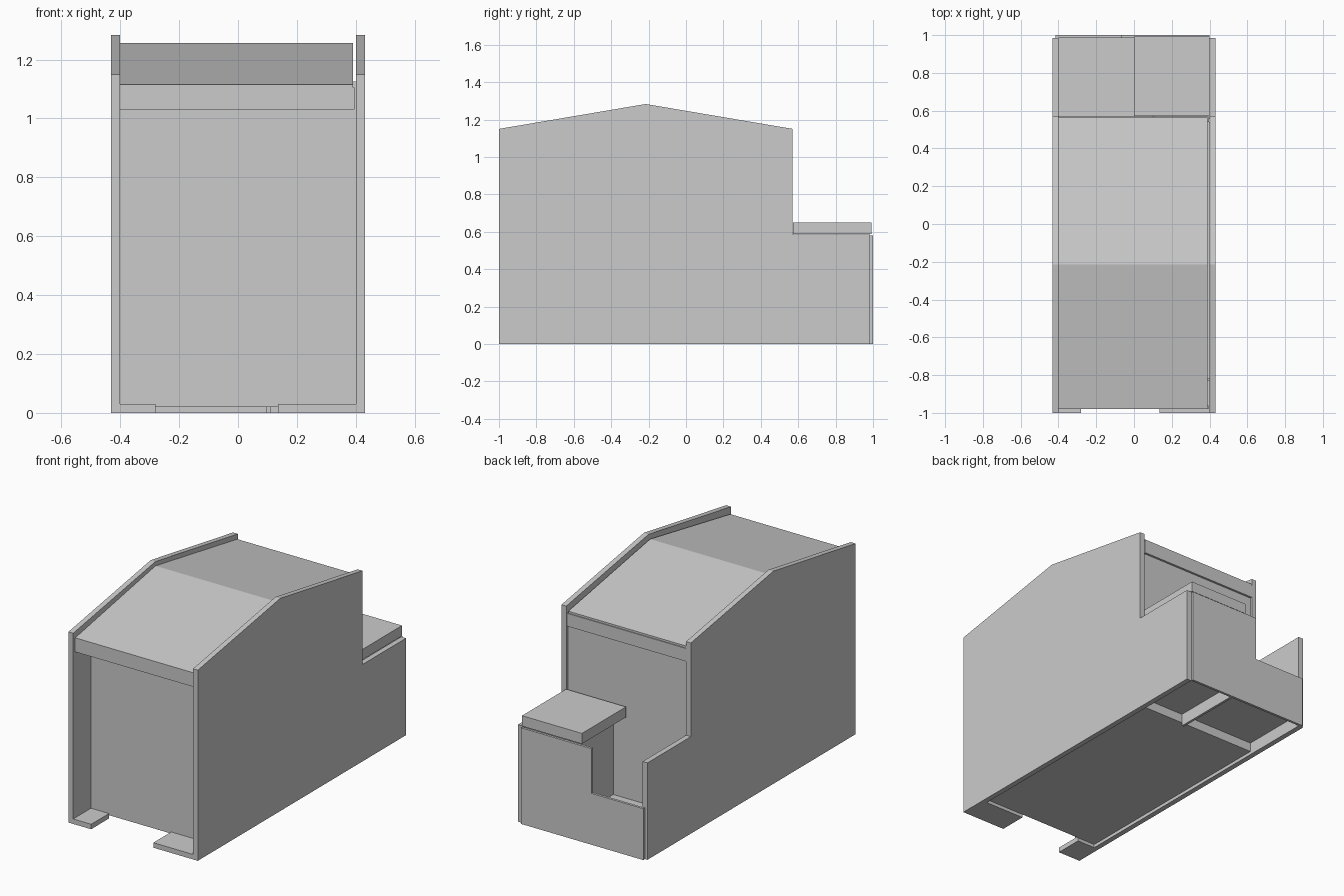
import bpy

if "Cube" in bpy.data.objects:
    bpy.data.objects.remove(bpy.data.objects["Cube"])


def prism(name, pts, axis, lo, hi):
    """Extrude a closed 2D profile along x (points are y,z) or y (points are x,z)."""
    def at(p, d):
        return (d, p[0], p[1]) if axis == 'x' else (p[0], d, p[1])
    n = len(pts)
    verts = [at(p, lo) for p in pts] + [at(p, hi) for p in pts]
    faces = [tuple(range(n)), tuple(range(2 * n - 1, n - 1, -1))]
    faces += [(i, i + n, (i + 1) % n + n, (i + 1) % n) for i in range(n)]
    if axis == 'x':
        faces = [f[::-1] for f in faces]
    mesh = bpy.data.meshes.new(name)
    mesh.from_pydata(verts, [], [f[::-1] for f in faces] if axis == 'y' else [f for f in faces])
    import bmesh
    bm = bmesh.new()
    bm.from_mesh(mesh)
    bmesh.ops.recalc_face_normals(bm, faces=bm.faces)
    bm.to_mesh(mesh)
    bm.free()
    obj = bpy.data.objects.new(name, mesh)
    bpy.context.collection.objects.link(obj)
    return obj


def box(name, x0, x1, y0, y1, z0, z1):
    return prism(name, [(x0, z0), (x1, z0), (x1, z1), (x0, z1)], 'y', y0, y1)


# Side panels with gabled top and low rear step
side = [(-1, 0), (0.985, 0), (0.985, 0.585), (0.57, 0.585),
        (0.57, 1.15), (-0.215, 1.283), (-1, 1.15)]
prism("left_side_panel", side, 'x', -0.432, -0.40)
prism("right_side_panel", side, 'x', 0.40, 0.432)

# Roof, sunk between the side panels
roof = [(-0.98, 1.115), (-0.215, 1.257), (0.565, 1.12),
        (0.565, 1.105), (-0.215, 1.242), (-0.98, 1.10)]
prism("roof", roof, 'x', -0.40, 0.39)

# Beams under the roof edges
box("front_beam", -0.40, 0.395, -0.98, -0.96, 1.03, 1.105)
box("rear_beam", -0.40, 0.395, 0.55, 0.57, 1.03, 1.108)

# Cabin walls and floor
box("front_wall", -0.40, 0.40, -0.83, -0.815, 0.02, 1.125)
box("rear_wall", -0.40, 0.397, 0.54, 0.557, 0.02, 1.105)
box("cabin_floor", -0.40, 0.40, -0.815, 0.54, 0.02, 0.035)

# Front feet
box("left_foot", -0.40, -0.28, -1, -0.83, 0, 0.03)
box("right_foot", 0.135, 0.40, -1, -0.83, 0, 0.03)

# Rear box: notched back panel, divider, floor and half-width lid
back = [(-0.415, 0), (0.40, 0), (0.40, 0.58), (-0.07, 0.58), (-0.07, 0.31), (-0.415, 0.31)]
prism("back_panel", back, 'y', 0.985, 1.0)
box("box_divider", 0.095, 0.11, 0.557, 0.985, 0, 0.585)
box("box_floor", -0.40, 0.40, 0.557, 0.985, 0.075, 0.09)
box("box_lid", 0.0, 0.40, 0.572, 0.992, 0.587, 0.65)
